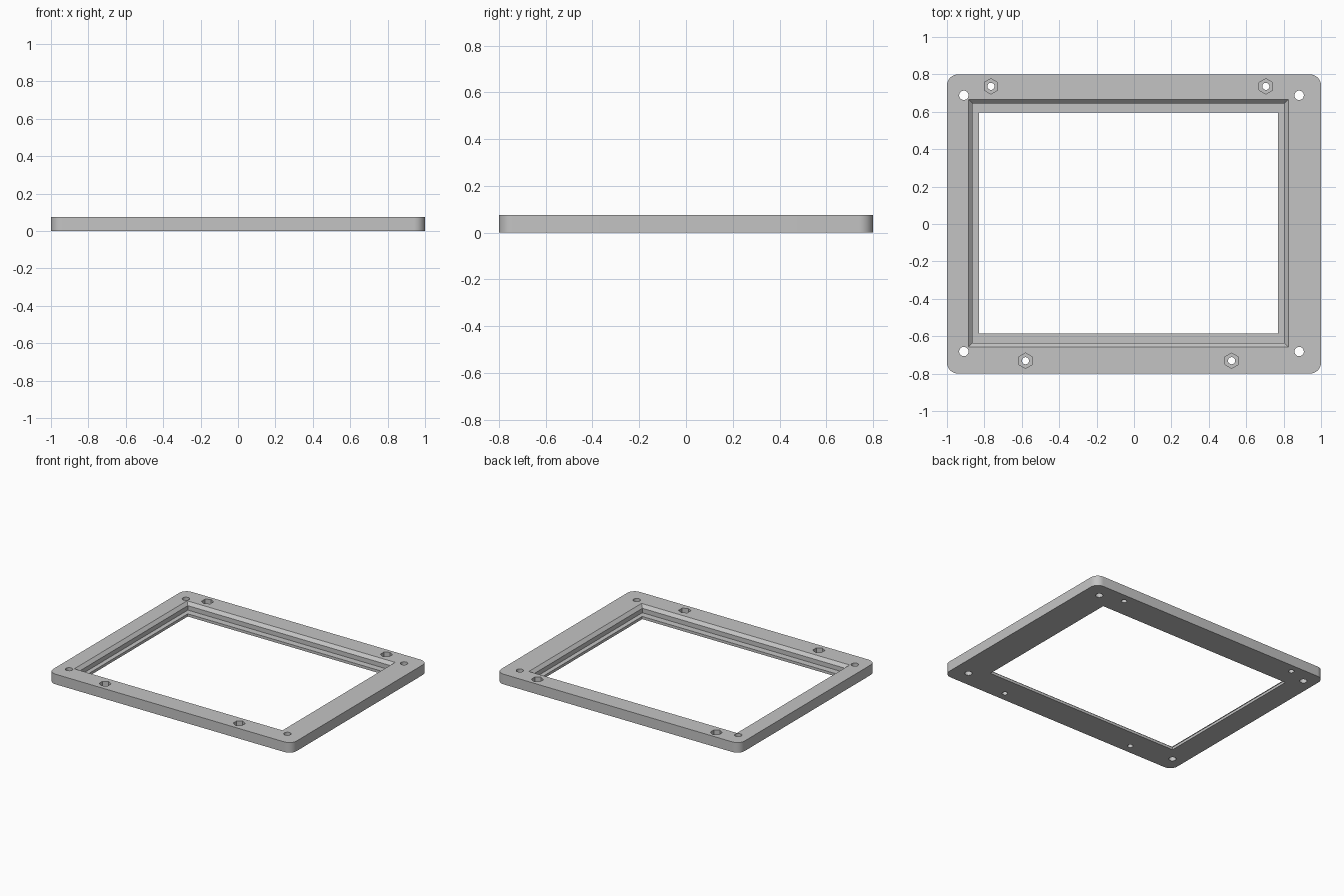
import bpy
import bmesh
from math import cos, sin, pi, tau, radians

cube = bpy.data.objects.get("Cube")
if cube:
    bpy.data.objects.remove(cube, do_unlink=True)

HEIGHT = 0.075
LIP = 0.02            # thickness of the ledge around the window
CHAMFER = 0.022

grey = bpy.data.materials.new("plain grey")
grey.use_nodes = True
colour = (0.55, 0.55, 0.55, 1)
grey.diffuse_color = colour
grey.node_tree.nodes["Principled BSDF"].inputs["Base Color"].default_value = colour


def loft(name, rings):
    """Closed solid through rings of (outline, z)."""
    bm = bmesh.new()
    loops = [[bm.verts.new((x, y, z)) for x, y in outline] for outline, z in rings]
    for low, high in zip(loops, loops[1:]):
        for i in range(len(low)):
            j = (i + 1) % len(low)
            bm.faces.new((low[i], low[j], high[j], high[i]))
    bm.faces.new(loops[0][::-1])
    bm.faces.new(loops[-1])
    bmesh.ops.recalc_face_normals(bm, faces=bm.faces)
    mesh = bpy.data.meshes.new(name)
    bm.to_mesh(mesh)
    bm.free()
    mesh.materials.append(grey)
    obj = bpy.data.objects.new(name, mesh)
    bpy.context.collection.objects.link(obj)
    return obj


def polygon(x, y, radius, sides, start=0):
    return [(x + radius * cos(start + tau * i / sides),
             y + radius * sin(start + tau * i / sides)) for i in range(sides)]


def rectangle(left, right, front, back):
    return [(left, front), (right, front), (right, back), (left, back)]


def rounded_rectangle(hx, hy, radius, steps=10):
    points = []
    for q, (sx, sy) in enumerate([(1, 1), (-1, 1), (-1, -1), (1, -1)]):
        for i in range(steps + 1):
            a = q * pi / 2 + i / steps * pi / 2
            points.append((sx * (hx - radius) + radius * cos(a),
                           sy * (hy - radius) + radius * sin(a)))
    return points


# Plate with rounded corners
plate = rounded_rectangle(1, 0.8, 0.06)
frame = loft("display_frame", [(plate, 0), (plate, HEIGHT)])

# Window with stepped ledge and chamfered rim
window = rectangle(-0.83, 0.77, -0.586, 0.595)
recess = rectangle(-0.863, 0.803, -0.635, 0.644)
rim = rectangle(-0.885, 0.825, -0.657, 0.666)
cutters = [loft("window_cutter", [
    (window, -0.05), (window, LIP), (recess, LIP),
    (recess, HEIGHT - CHAMFER), (rim, HEIGHT), (rim, HEIGHT + 0.05)])]

# Corner screw holes
for x in (-0.91, 0.883):
    for y in (-0.682, 0.688):
        hole = polygon(x, y, 0.025, 32)
        cutters.append(loft("screw_cutter", [(hole, -0.05), (hole, 0.15)]))

# Bolt holes with hexagonal nut pockets
for x, y in [(-0.765, 0.736), (0.705, 0.736), (-0.58, -0.731), (0.522, -0.731)]:
    hole = polygon(x, y, 0.019, 32)
    pocket = polygon(x, y, 0.041, 6, pi / 6)
    cutters.append(loft("bolt_cutter", [(hole, -0.05), (hole, 0.15)]))
    cutters.append(loft("nut_cutter", [(pocket, 0.04), (pocket, 0.15)]))

# Cut everything out of the plate
bpy.context.view_layer.objects.active = frame
for cutter in cutters:
    cut = frame.modifiers.new("cut", "BOOLEAN")
    cut.operation = "DIFFERENCE"
    cut.solver = "EXACT"
    cut.object = cutter
    bpy.ops.object.modifier_apply(modifier=cut.name)
    bpy.data.objects.remove(cutter, do_unlink=True)

bpy.ops.object.select_all(action="DESELECT")
frame.select_set(True)
bpy.ops.object.shade_smooth_by_angle(angle=radians(30))
